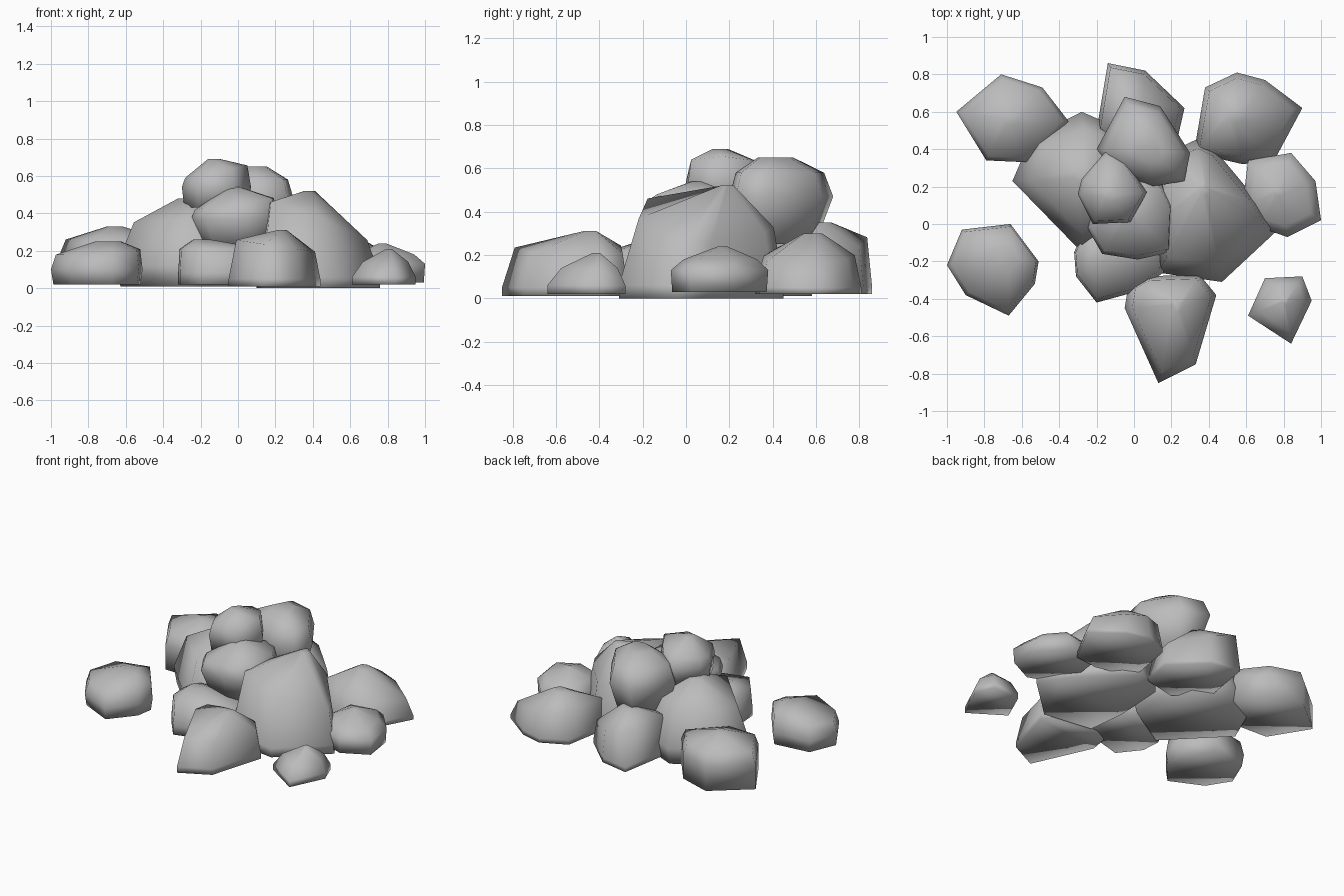
import bpy
import bmesh
from mathutils import Vector

default_cube = bpy.data.objects.get("Cube")
if default_cube:
    bpy.data.objects.remove(default_cube, do_unlink=True)

# One plain stone colour
stone = bpy.data.materials.new("stone_grey")
stone.use_nodes = True
stone_colour = (.5, .5, .5, 1)
stone.diffuse_color = stone_colour
stone.node_tree.nodes["Principled BSDF"].inputs["Base Color"].default_value = stone_colour


def rock(name, outline, peak, low, waist, shoulder, base=1, inset=.9, crown=.2, tilt=(0, 0)):
    """Smooth-shaded boulder: a widest outline narrowing to its base and up to a crown.

    low, waist, shoulder: heights of the lower rings; peak: crown centre.
    tilt: slope of the shoulder ring along x and y.
    """
    top = Vector(peak)
    centre = sum((Vector(p) for p in outline), Vector((0, 0))) / len(outline)
    bm = bmesh.new()

    def ring(scale, height, pivot, slope=(0, 0)):
        verts = []
        for point in outline:
            flat = pivot + (Vector(point) - pivot) * scale
            lean = (flat - pivot).dot(Vector(slope))
            verts.append(bm.verts.new((flat.x, flat.y, height + lean)))
        return verts

    rings = [
        ring(base, low, centre),
        ring(1, waist, centre),
        ring(inset, shoulder, top.xy, tilt),
        ring(inset * crown, top.z, top.xy),
    ]
    for lower, upper in zip(rings, rings[1:]):
        for i in range(len(outline)):
            j = (i + 1) % len(outline)
            bm.faces.new((lower[i], lower[j], upper[j], upper[i]))
    bm.faces.new(rings[0][::-1])
    bm.faces.new(rings[-1])
    bmesh.ops.recalc_face_normals(bm, faces=bm.faces)

    mesh = bpy.data.meshes.new(name)
    bm.to_mesh(mesh)
    bm.free()
    mesh.shade_smooth()
    mesh.materials.append(stone)
    bpy.context.collection.objects.link(bpy.data.objects.new(name, mesh))


# Two big boulders that carry the pile
rock("big_left_boulder",
     [(.33, .45), (.43, .4), (.68, .1), (.76, -.04), (.47, -.31), (.13, -.26), (.1, 0), (.12, .35)],
     peak=(.38, .2, .52), low=0, waist=.06, shoulder=.34, inset=.82, crown=.1, tilt=(-.35, -.13))
rock("big_right_boulder",
     [(-.65, .23), (-.55, .46), (-.28, .6), (-.05, .5), (.05, .05), (-.28, -.15)],
     peak=(-.26, .25, .48), low=.01, waist=.12, shoulder=.37, base=.94, inset=.76, tilt=(.06, 0))

# Rocks resting on top
rock("middle_slab",
     [(-.25, -.02), (-.2, .25), (.1, .3), (.21, .1), (.2, -.15), (.02, -.19), (-.17, -.16)],
     peak=(-.02, .06, .54), low=.22, waist=.37, shoulder=.45, base=.75, inset=.92, crown=.15, tilt=(.15, 0))
rock("upper_back_rock",
     [(-.2, .4), (-.05, .68), (.14, .63), (.3, .38), (.27, .23), (.1, .2), (-.1, .27)],
     peak=(.08, .4, .65), low=.25, waist=.47, shoulder=.58, base=.7, inset=.85, crown=.4)
rock("top_rock",
     [(-.3, .16), (-.28, .24), (-.15, .39), (-.04, .33), (.07, .17), (-.02, .01), (-.22, 0)],
     peak=(-.13, .15, .69), low=.43, waist=.54, shoulder=.62, base=.92, inset=.9, crown=.2, tilt=(.2, 0))

# Rocks leaning on the pile
rock("front_rock",
     [(-.05, -.45), (-.03, -.33), (.06, -.28), (.35, -.27), (.44, -.38), (.33, -.75), (.13, -.85)],
     peak=(.24, -.43, .31), low=.01, waist=.05, shoulder=.22, inset=.86, crown=.12, tilt=(-.15, 0))
rock("front_gap_rock",
     [(-.32, -.15), (-.31, -.28), (-.2, -.42), (.02, -.36), (.17, -.25), (.15, 0), (-.25, 0)],
     peak=(-.22, -.17, .26), low=.02, waist=.08, shoulder=.21, inset=.92)
rock("back_rock",
     [(-.2, .5), (-.14, .86), (.06, .82), (.27, .62), (.22, .4), (0, .35)],
     peak=(0, .63, .35), low=.02, waist=.05, shoulder=.25, inset=.9, tilt=(-.25, 0))
rock("back_right_rock",
     [(-.95, .6), (-.71, .8), (-.49, .73), (-.35, .55), (-.57, .33), (-.79, .34)],
     peak=(-.66, .56, .33), low=.02, waist=.19, shoulder=.26, inset=.9, crown=.15)
rock("back_left_rock",
     [(.32, .38), (.38, .73), (.55, .81), (.7, .77), (.9, .62), (.75, .34), (.58, .32)],
     peak=(.54, .59, .3), low=.02, waist=.05, shoulder=.2, inset=.86, tilt=(-.15, 0))
rock("left_rock",
     [(.58, .1), (.61, .34), (.84, .38), (.97, .23), (1, .02), (.82, -.07), (.68, -.02)],
     peak=(.77, .17, .24), low=.03, waist=.13, shoulder=.18, base=.97, inset=.75, crown=.12)

# Loose rocks lying apart
rock("loose_right_rock",
     [(-1, -.22), (-.92, -.03), (-.66, 0), (-.51, -.2), (-.53, -.32), (-.67, -.49), (-.9, -.38)],
     peak=(-.67, -.17, .25), low=.02, waist=.1, shoulder=.2, base=.95, inset=.92, crown=.3, tilt=(.06, .05))
rock("loose_small_rock",
     [(.61, -.49), (.7, -.29), (.9, -.28), (.95, -.41), (.84, -.64)],
     peak=(.81, -.41, .21), low=.02, waist=.06, shoulder=.14, inset=.72, crown=.12)
